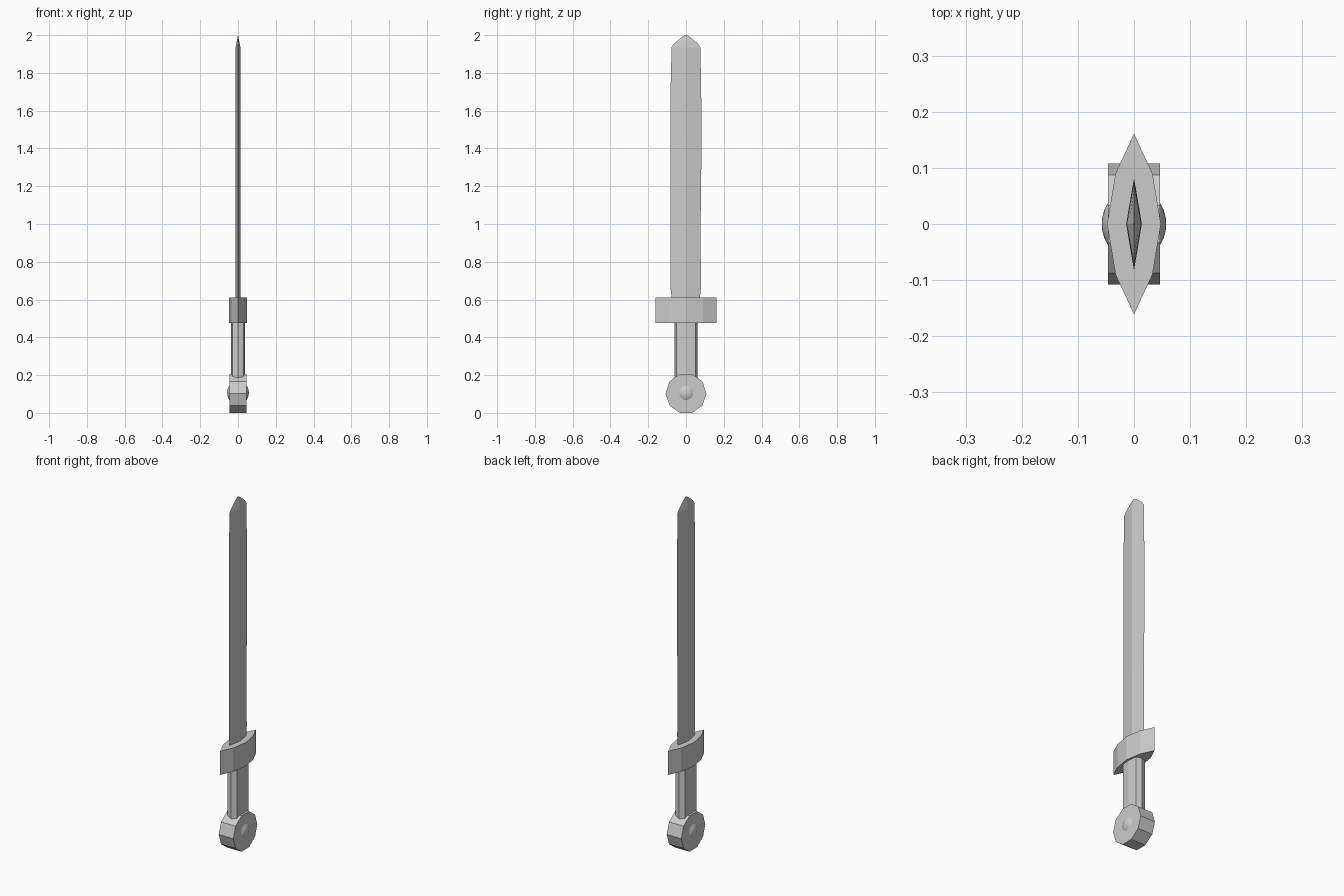
import bpy, bmesh, math

if "Cube" in bpy.data.objects:
    bpy.data.objects.remove(bpy.data.objects["Cube"])


def loft(name, rings):
    """Skin a list of equal-sized closed rings and cap both ends."""
    bm = bmesh.new()
    loops = [[bm.verts.new(p) for p in ring] for ring in rings]
    n = len(loops[0])
    for a, b in zip(loops, loops[1:]):
        for i in range(n):
            j = (i + 1) % n
            bm.faces.new((a[i], a[j], b[j], b[i]))
    bm.faces.new(loops[0][::-1])
    bm.faces.new(loops[-1])
    bmesh.ops.recalc_face_normals(bm, faces=bm.faces)
    mesh = bpy.data.meshes.new(name)
    bm.to_mesh(mesh)
    bm.free()
    obj = bpy.data.objects.new(name, mesh)
    bpy.context.collection.objects.link(obj)
    return obj


def prism(name, quarter, z0, z1):
    """Eight-sided bar from three section points: side, corner, end."""
    (sx, _), (cx, cy), (_, ey) = quarter
    sec = [(sx, 0), (cx, cy), (0, ey), (-cx, cy),
           (-sx, 0), (-cx, -cy), (0, -ey), (cx, -cy)]
    return loft(name, [[(x, y, z) for x, y in sec] for z in (z0, z1)])


# Blade: diamond section with slightly worn edges; z, left y, right y, half thickness
blade = [
    (0.58, -0.072, 0.072, 0.014), (0.615, -0.076, 0.074, 0.014),
    (0.66, -0.082, 0.079, 0.014), (1.00, -0.083, 0.077, 0.014),
    (1.20, -0.082, 0.080, 0.014), (1.45, -0.081, 0.082, 0.014),
    (1.65, -0.083, 0.081, 0.014), (1.78, -0.080, 0.079, 0.014),
    (1.935, -0.076, 0.076, 0.013), (1.955, -0.063, 0.063, 0.009),
    (1.985, -0.027, 0.027, 0.003), (2.00, -0.006, 0.006, 0.0006),
]
loft("blade", [[(t, 0, z), (0, r, z), (-t, 0, z), (0, l, z)]
               for z, l, r, t in blade])

# Guard and grip
prism("guard", [(0.048, 0), (0.033, 0.09), (0, 0.161)], 0.475, 0.61)
prism("grip", [(0.036, 0), (0.030, 0.051), (0, 0.061)], 0.185, 0.48)

# Pommel: ten-sided disc across x
R, CZ = 0.108, 0.103
angles = [math.tau * i / 10 for i in range(10)]
loft("pommel", [[(x, R * math.cos(a), CZ + R * math.sin(a)) for a in angles]
                for x in (-0.046, 0.046)])

# Domed stud showing on both faces of the pommel
bpy.ops.mesh.primitive_uv_sphere_add(segments=32, ring_count=16, radius=1,
                                     location=(0, 0, 0.106),
                                     rotation=(0, math.pi / 2, 0))
stud = bpy.context.object
stud.name = "pommel_stud"
stud.scale = (0.064, 0.064, 0.0575)
bpy.ops.object.shade_smooth()
